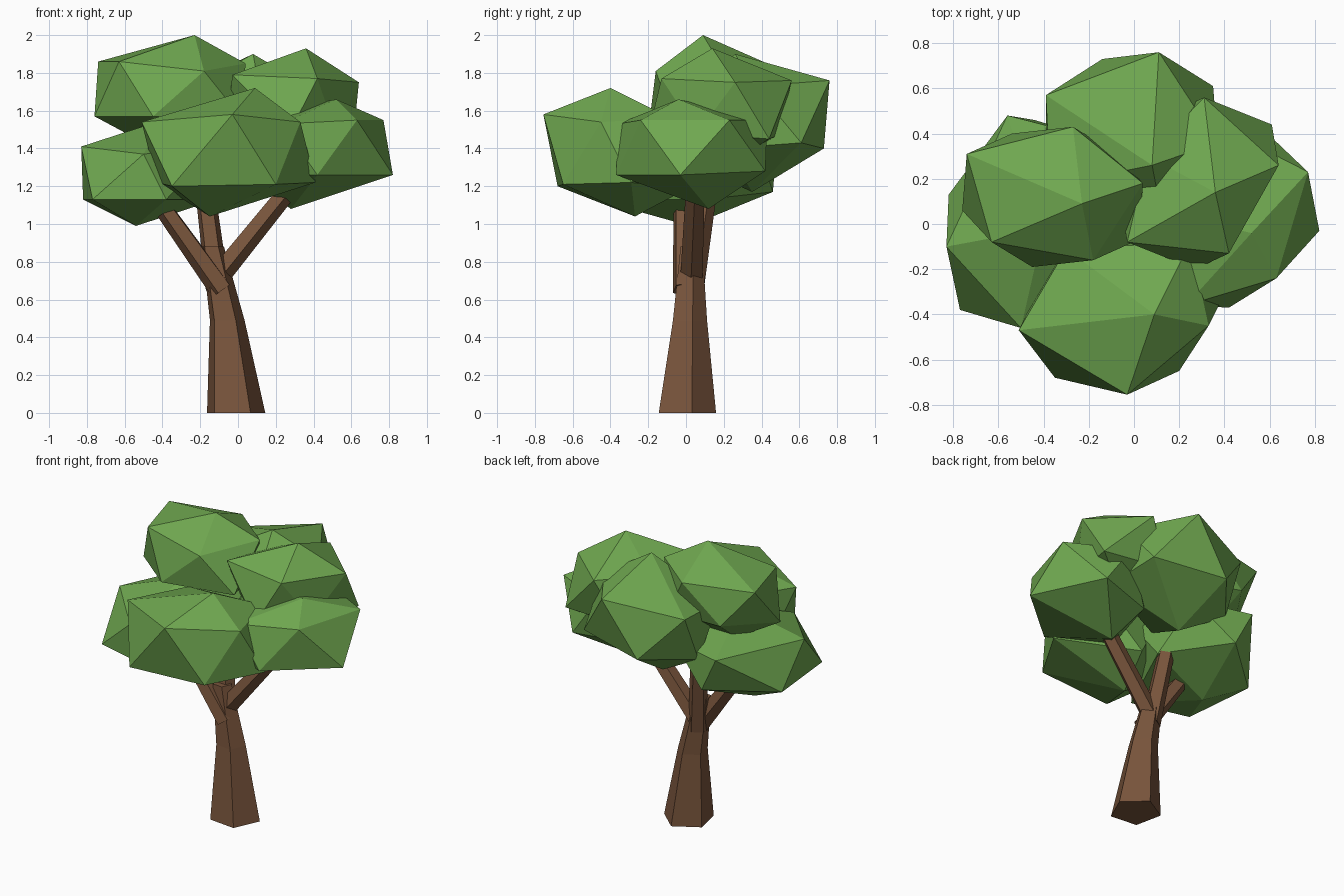
import bpy, bmesh, math
from mathutils import Vector

if "Cube" in bpy.data.objects:
    bpy.data.objects.remove(bpy.data.objects["Cube"])


def material(name, rgb):
    m = bpy.data.materials.new(name)
    m.diffuse_color = (*rgb, 1)
    m.use_nodes = True
    m.node_tree.nodes["Principled BSDF"].inputs["Base Color"].default_value = m.diffuse_color
    return m


BARK = material("bark", (0.19, 0.09, 0.045))
LEAF = material("leaf", (0.16, 0.39, 0.08))


def finish(name, bm, mat):
    bmesh.ops.recalc_face_normals(bm, faces=bm.faces)
    me = bpy.data.meshes.new(name)
    bm.to_mesh(me)
    bm.free()
    me.materials.append(mat)
    ob = bpy.data.objects.new(name, me)
    bpy.context.collection.objects.link(ob)


def limb(name, rings, upright=False, turn=12, sides=5):
    """Tapered five-sided limb through (x, y, z, radius) rings."""
    bm = bmesh.new()
    axis = Vector(rings[-1][:3]) - Vector(rings[0][:3])
    rot = axis.to_track_quat('Z', 'Y')
    loops = []
    for x, y, z, r in rings:
        loop = []
        for i in range(sides):
            a = math.radians(turn) + i * math.tau / sides
            p = Vector((r * math.cos(a), r * math.sin(a), 0))
            if not upright:
                p = rot @ p
            loop.append(bm.verts.new(p + Vector((x, y, z))))
        loops.append(loop)
    for lo, hi in zip(loops, loops[1:]):
        for i in range(sides):
            j = (i + 1) % sides
            bm.faces.new((lo[i], lo[j], hi[j], hi[i]))
    bm.faces.new(loops[0][::-1])
    bm.faces.new(loops[-1])
    finish(name, bm, BARK)


def clump(name, centre, top, bottom, ring_z, ring):
    """Irregular icosahedron: two poles and an upper ring mirrored through the centre."""
    bm = bmesh.new()
    c = Vector(centre)
    bm.verts.new(top)
    bm.verts.new(bottom)
    for x, y, dz in ring:
        p = Vector((x, y, ring_z + dz))
        bm.verts.new(p)
        bm.verts.new(2 * c - p)
    bmesh.ops.convex_hull(bm, input=bm.verts[:])
    finish(name, bm, LEAF)


# trunk and branches
limb("trunk", [(-0.015, -0.003, 0, 0.163), (-0.06, 0.015, 0.49, 0.097),
               (-0.135, 0.025, 0.88, 0.062)], upright=True)
limb("middle_branch", [(-0.11, 0.03, 0.66, 0.065), (-0.175, 0.11, 1.18, 0.055)])
limb("left_branch", [(-0.085, -0.01, 0.65, 0.064), (-0.42, -0.02, 1.12, 0.05)], turn=48)
limb("right_branch", [(-0.10, 0.03, 0.73, 0.062), (0.28, 0.05, 1.2, 0.052)], turn=48)

# leaf clumps
clump("upper_left_leaves", (-0.36, 0.12, 1.71), (-0.23, 0.09, 2.0), (-0.48, 0.14, 1.42), 1.85,
      [(-0.74, 0.31, 0.01), (-0.27, 0.43, 0), (0.04, 0.18, 0),
       (-0.18, -0.16, -0.04), (-0.63, -0.08, 0.01)])
clump("upper_right_leaves", (0.29, 0.18, 1.62), (0.36, 0.14, 1.93), (0.24, 0.2, 1.3), 1.76,
      [(0.64, 0.26, -0.01), (0.31, 0.56, 0), (0.06, 0.30, 0),
       (-0.03, -0.08, 0.03), (0.42, -0.13, 0.01)])
clump("back_leaves", (-0.01, 0.39, 1.54), (0.08, 0.26, 1.90), (-0.07, 0.35, 1.17), 1.71,
      [(0.11, 0.76, 0.05), (-0.39, 0.57, -0.03), (-0.37, 0.17, -0.06),
       (0.12, 0.05, -0.03), (0.37, 0.36, 0.02)])
clump("right_leaves", (0.40, 0.03, 1.405), (0.52, -0.04, 1.66), (0.28, 0.12, 1.08), 1.55,
      [(0.77, 0.23, 0), (0.63, -0.24, 0), (0.23, -0.36, -0.02),
       (-0.02, 0.09, 0), (0.38, 0.43, 0)])
clump("front_leaves", (-0.05, -0.38, 1.38), (0.09, -0.40, 1.72), (-0.15, -0.27, 1.04), 1.55,
      [(-0.03, -0.755, 0.03), (0.33, -0.45, -0.01), (-0.51, -0.47, -0.01),
       (0.25, -0.08, 0.01), (-0.3, -0.11, 0)])
clump("left_leaves", (-0.47, 0.0, 1.27), (-0.40, -0.02, 1.55), (-0.54, 0.02, 0.99), 1.41,
      [(-0.83, -0.10, 0), (-0.56, 0.48, 0), (-0.17, 0.38, 0),
       (-0.12, -0.13, 0), (-0.50, -0.46, -0.04)])
